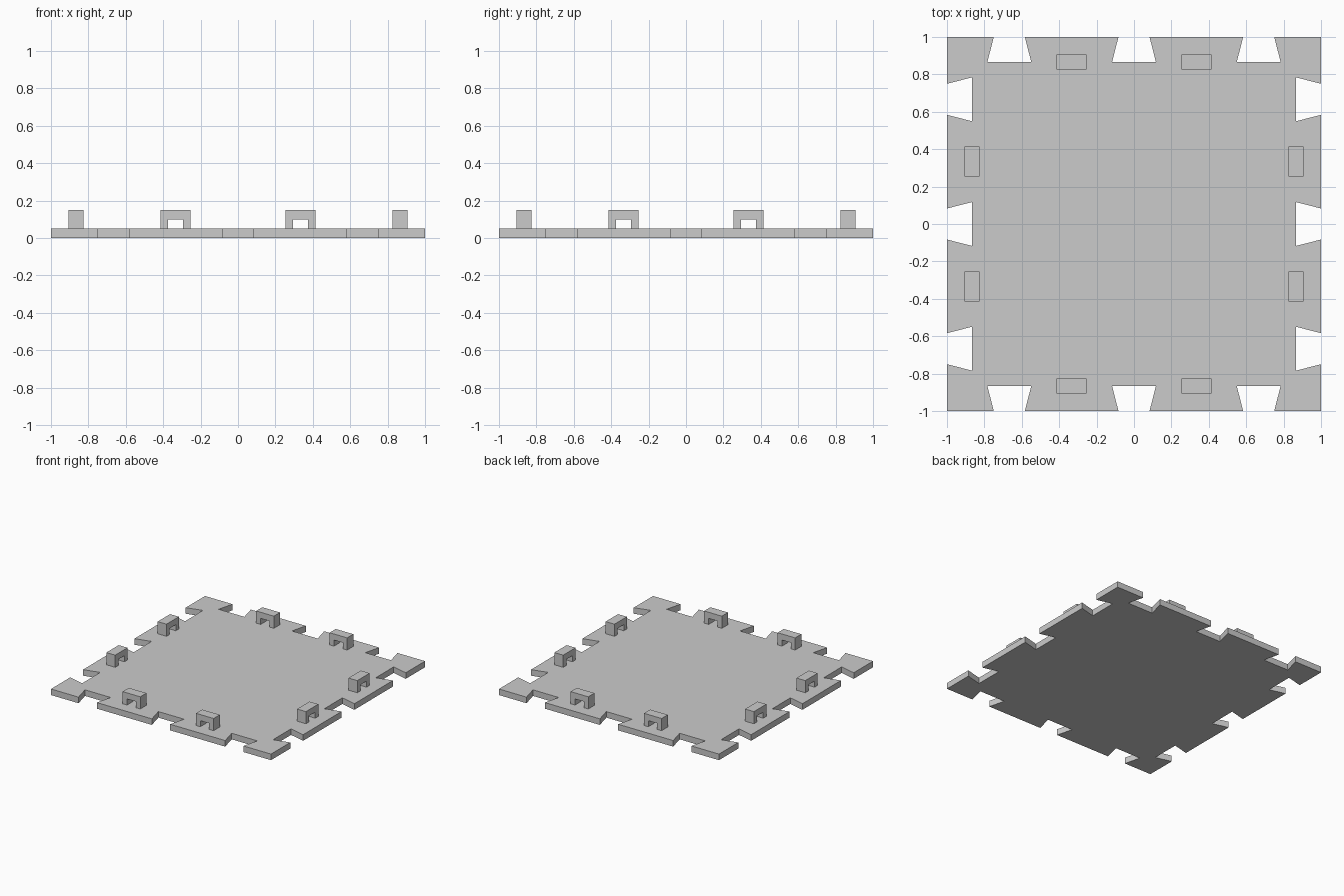
import bpy, bmesh
from math import pi
from mathutils import Matrix, Vector

if "Cube" in bpy.data.objects:
    bpy.data.objects.remove(bpy.data.objects["Cube"])

grey = bpy.data.materials.new("light_grey")
grey.use_nodes = True
colour = (0.6, 0.6, 0.6, 1)
grey.diffuse_color = colour
grey.node_tree.nodes["Principled BSDF"].inputs["Base Color"].default_value = colour

THICK = 0.05
EDGE = 1.0          # half width of the plate
NOTCH_Y = 0.867     # inner line of the notches, also the bracket centre line
THIRD = 1 / 3


def extruded(name, points, offset):
    """Solid made by extruding a closed outline along an offset."""
    bm = bmesh.new()
    face = bm.faces.new([bm.verts.new(p) for p in points])
    result = bmesh.ops.extrude_face_region(bm, geom=[face], use_keep_orig=True)
    moved = [v for v in result["geom"] if isinstance(v, bmesh.types.BMVert)]
    bmesh.ops.translate(bm, verts=moved, vec=offset)
    bmesh.ops.recalc_face_normals(bm, faces=bm.faces)
    mesh = bpy.data.meshes.new(name)
    bm.to_mesh(mesh)
    bm.free()
    mesh.materials.append(grey)
    obj = bpy.data.objects.new(name, mesh)
    bpy.context.collection.objects.link(obj)
    return obj


# Base plate: one side with three dovetail notches, turned around four times
side = [Vector((-EDGE, -EDGE, 0))]
for centre in (-2 * THIRD, 0, 2 * THIRD):
    for dx, y in ((-0.083, EDGE), (-0.117, NOTCH_Y), (0.117, NOTCH_Y), (0.083, EDGE)):
        side.append(Vector((centre + dx, -y, 0)))
outline = [Matrix.Rotation(i * pi / 2, 3, "Z") @ p for i in range(4) for p in side]
extruded("base_plate", outline, (0, 0, THICK))

# Brackets: square arches, two along each side
arch = [(-0.08, 0), (-0.08, 0.1), (0.08, 0.1), (0.08, 0),
        (0.04, 0), (0.04, 0.05), (-0.04, 0.05), (-0.04, 0)]
for i, side_name in enumerate(("front", "left", "back", "right")):
    for j, x in enumerate((-THIRD, THIRD)):
        points = [(x + u, -NOTCH_Y - 0.04, THICK + z) for u, z in arch]
        bracket = extruded(f"{side_name}_bracket_{j + 1}", points, (0, 0.08, 0))
        bracket.rotation_euler.z = i * pi / 2
